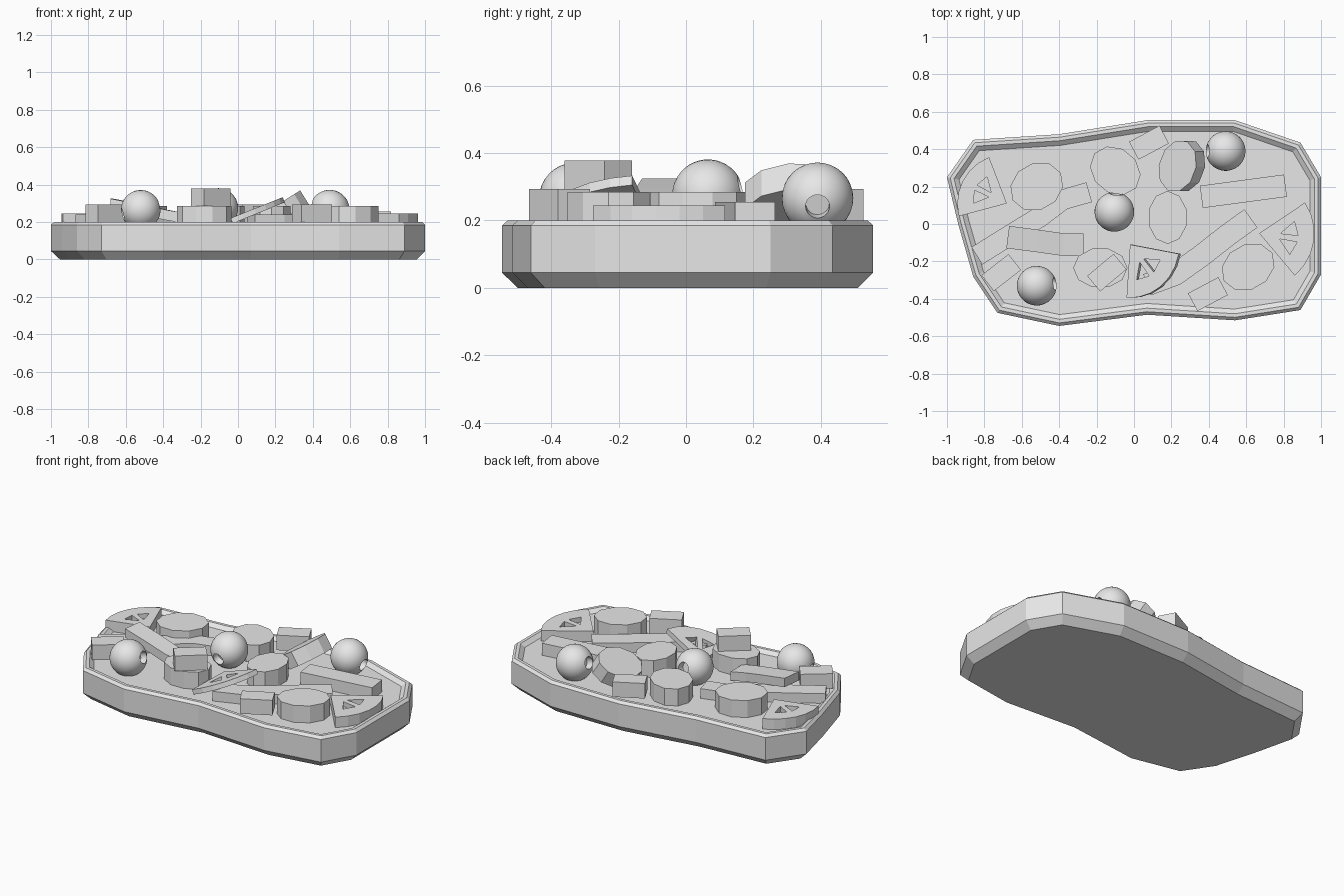
import bpy, bmesh
from math import cos, sin, pi, radians, sqrt
from mathutils import Vector, Matrix

cube = bpy.data.objects.get("Cube")
if cube:
    bpy.data.objects.remove(cube)

grey = bpy.data.materials.new("plain grey")
grey.use_nodes = True
grey.diffuse_color = (0.8, 0.8, 0.8, 1)
grey.node_tree.nodes["Principled BSDF"].inputs["Base Color"].default_value = grey.diffuse_color

FLOOR = 0.18


def loft(name, rings):
    """Skin a stack of equal-length rings and cap both ends."""
    bm = bmesh.new()
    rows = [[bm.verts.new(p) for p in ring] for ring in rings]
    n = len(rows[0])
    for low, high in zip(rows, rows[1:]):
        for i in range(n):
            j = (i + 1) % n
            bm.faces.new((low[i], low[j], high[j], high[i]))
    bm.faces.new(rows[0][::-1])
    bm.faces.new(rows[-1])
    bmesh.ops.recalc_face_normals(bm, faces=bm.faces)
    mesh = bpy.data.meshes.new(name)
    bm.to_mesh(mesh)
    bm.free()
    mesh.materials.append(grey)
    ob = bpy.data.objects.new(name, mesh)
    bpy.context.collection.objects.link(ob)
    return ob


def prism(name, outline, low, high):
    return loft(name, [[(x, y, z) for x, y in outline] for z in (low, high)])


def inset(outline, d):
    """Move every side of a clockwise outline inwards by d."""
    pts = [Vector(p) for p in outline]
    result = []
    for i, p in enumerate(pts):
        a = (p - pts[i - 1]).normalized()
        b = (pts[(i + 1) % len(pts)] - p).normalized()
        m = Vector((a.y + b.y, -a.x - b.x)).normalized()
        result.append(p + m * d / m.dot(Vector((a.y, -a.x))))
    return result


def place(ob, x, y, z=0, turn=0, tilt=0, axis="Y"):
    ob.matrix_world = (Matrix.Translation((x, y, z)) @ Matrix.Rotation(radians(tilt), 4, axis)
                       @ Matrix.Rotation(radians(turn), 4, "Z"))
    return ob


# Flat bread base with bevelled bottom and shallow raised rim
outline = [(-1, .25), (-.86, .45), (-.4, .48), (.07, .555), (.54, .555), (.89, .435), (1, .25),
           (1, -.27), (.89, -.46), (.54, -.515), (.07, -.485), (-.4, -.545), (-.73, -.475),
           (-.86, -.28), (-.94, 0)]
profile = [(.045, 0), (0, .045), (0, .185), (.016, .2), (.035, .2), (.06, FLOOR)]
loft("base", [[(*p, z) for p in inset(outline, d)] for d, z in profile])


# Thick oval slices
def slice_disc(name, x, y, rx, ry, turn, z=FLOOR, tilt=0, height=.105):
    sides = 10
    ring = [(rx * cos(2 * pi * i / sides), ry * sin(2 * pi * i / sides)) for i in range(sides)]
    place(prism(name, ring, 0, height), x, y, z, turn, tilt)


slice_disc("slice_back_right", -.52, .2, .148, .125, 30)
slice_disc("slice_back", -.1, .285, .145, .12, -40)
slice_disc("slice_middle", .18, .035, .142, .106, 90)
slice_disc("slice_front", -.18, -.235, .145, .108, 0)
slice_disc("slice_front_left", .61, -.23, .15, .12, 30)
slice_disc("slice_leaning", .28, .31, .145, .115, 65, .23, -32, .09)

# Small blocks, one resting on a slice
for name, x, y, turn, z in [("block_back", .08, .435, 28, .2), ("block_front", .395, -.375, 28, .2),
                            ("block_side", -.71, -.26, 38, .2), ("block_top", -.145, -.26, 40, .285)]:
    w, d = .092, .054
    block = prism(name, [(-w, -d), (w, -d), (w, d), (-w, d)], 0, .093)
    place(block, x, y, z, turn)


# Curved strips swept along a centre line
def strip(name, path, width, thick):
    pts = [Vector(p) for p in path]
    rings = []
    for i, p in enumerate(pts):
        run = pts[min(i + 1, len(pts) - 1)] - pts[max(i - 1, 0)]
        side = Vector((-run.y, run.x, 0)).normalized() * width / 2
        up = Vector((0, 0, thick))
        rings.append([p - side, p + side, p + side + up, p - side + up])
    loft(name, rings)


strip("strip_right", [(-.84, -.17, FLOOR), (-.68, -.07, FLOOR), (-.5, .04, FLOOR),
                      (-.38, .13, FLOOR), (-.24, .17, FLOOR)], .11, .06)
strip("strip_leaning", [(-.675, -.07, .27), (-.52, -.09, .24), (-.38, -.11, .21),
                        (-.27, -.11, .19)], .12, .055)
strip("strip_back", [(.36, .145, FLOOR), (.81, .205, FLOOR)], .12, .075)
strip("strip_front", [(.07, -.325, FLOOR), (.22, -.27, FLOOR), (.36, -.17, FLOOR),
                      (.5, -.06, FLOOR), (.625, .03, FLOOR)], .12, .06)


# Quarter wedges with two triangular holes
def wedge(name, x, y, r, turn, z, axis="Y", tilt=0, thick=.065):
    arc = [radians(a) for a in range(-42, 43, 14)]
    body = prism(name, [(0, 0)] + [(r * cos(a), r * sin(a)) for a in arc], 0, thick)
    hole = [(.38 * r, .05 * r), (.7 * r, .06 * r), (.6 * r, .3 * r)]
    for s in (-1, 1):
        cutter = prism("hole_cutter", [(px, py * s) for px, py in hole], thick - .03, thick + .1)
        mod = body.modifiers.new("hole", "BOOLEAN")
        mod.operation, mod.object, mod.solver = "DIFFERENCE", cutter, "EXACT"
        bpy.context.view_layer.update()
        cut = bpy.data.meshes.new_from_object(body.evaluated_get(bpy.context.evaluated_depsgraph_get()))
        body.modifiers.clear()
        body.data = cut
        bpy.data.objects.remove(cutter)
    place(body, x, y, z, turn, tilt, axis)


wedge("wedge_right", -.68, .11, .265, 153, FLOOR)
wedge("wedge_left", .67, -.05, .295, -8, FLOOR)
wedge("wedge_leaning", -.01, -.11, .285, -52, .2, "Y", -22, .03)


# Round pitted fruits, hollowed at both ends
def fruit(name, x, y, z, axis):
    r, pit, n = .106, .035, 32
    end = sqrt(r * r - pit * pit)
    start = .34
    curve = [(pit, -end + .04)]
    for i in range(17):
        a = start + (pi - 2 * start) * i / 16
        curve.append((r * sin(a), -r * cos(a)))
    curve.append((pit, end - .04))
    ob = loft(name, [[(q * cos(2 * pi * k / n), q * sin(2 * pi * k / n), h) for k in range(n)]
                     for q, h in curve])
    ob.matrix_world = Matrix.Translation((x, y, z)) @ Vector(axis).to_track_quat("Z", "Y").to_matrix().to_4x4()
    bpy.ops.object.select_all(action="DESELECT")
    ob.select_set(True)
    bpy.context.view_layer.objects.active = ob
    bpy.ops.object.shade_smooth_by_angle(angle=radians(40))


fruit("fruit_front", -.52, -.33, .265, (1, .1, .25))
fruit("fruit_middle", -.105, .065, .275, (.1, 1, .25))
fruit("fruit_back", .49, .39, .266, (-1, 0, .25))
